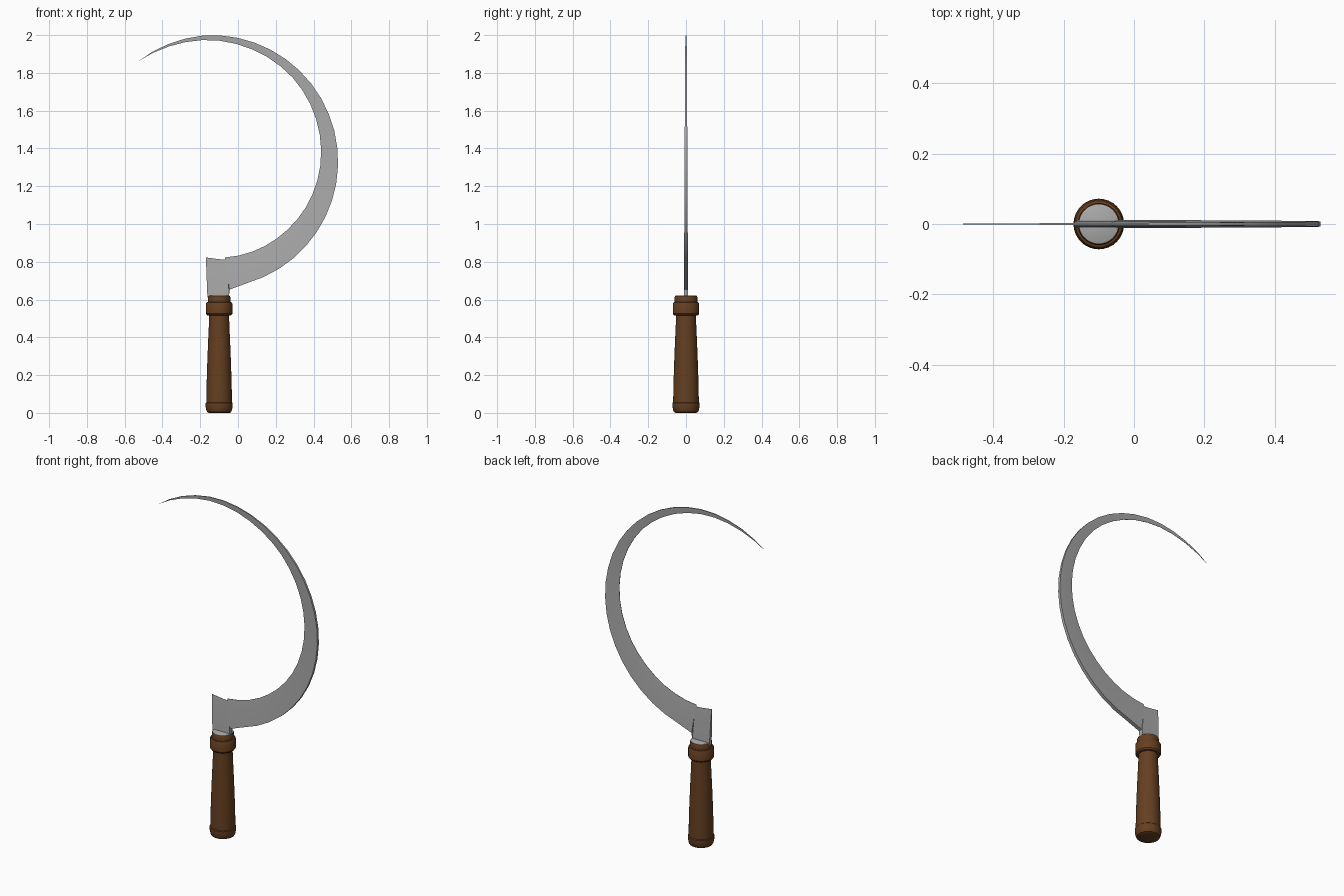
import bpy, bmesh, math

if "Cube" in bpy.data.objects:
    bpy.data.objects.remove(bpy.data.objects["Cube"])

HX = -0.10  # handle axis


def material(name, color):
    m = bpy.data.materials.new(name)
    m.diffuse_color = color
    m.use_nodes = True
    m.node_tree.nodes["Principled BSDF"].inputs["Base Color"].default_value = m.diffuse_color
    return m


wood = material("dark_wood", (0.13, 0.05, 0.015, 1))
steel = material("steel", (0.4, 0.4, 0.4, 1))


def finish(bm, name, mat, angle):
    bmesh.ops.recalc_face_normals(bm, faces=bm.faces)
    me = bpy.data.meshes.new(name)
    bm.to_mesh(me)
    bm.free()
    ob = bpy.data.objects.new(name, me)
    bpy.context.collection.objects.link(ob)
    me.materials.append(mat)
    bpy.ops.object.select_all(action='DESELECT')
    ob.select_set(True)
    bpy.context.view_layer.objects.active = ob
    bpy.ops.object.shade_smooth_by_angle(angle=math.radians(angle))
    return ob


def lathe(name, profile, mat, sides=32):
    """Turn a (radius, z) profile round the handle axis, capped at both ends."""
    bm = bmesh.new()
    rings = [[bm.verts.new((HX + r * math.cos(2 * math.pi * i / sides),
                            r * math.sin(2 * math.pi * i / sides), z))
              for i in range(sides)] for r, z in profile]
    for a, b in zip(rings, rings[1:]):
        for i in range(sides):
            j = (i + 1) % sides
            bm.faces.new((a[i], a[j], b[j], b[i]))
    bm.faces.new(rings[0])
    bm.faces.new(rings[-1])
    return finish(bm, name, mat, 35)


# Turned wooden handle: rounded butt, tapering grip, collar and top ring
lathe("handle", [
    (0.055, 0.0), (0.063, 0.004), (0.068, 0.014), (0.072, 0.035), (0.072, 0.052),
    (0.068, 0.056), (0.067, 0.12), (0.064, 0.23), (0.059, 0.36), (0.054, 0.47),
    (0.053, 0.515), (0.064, 0.517), (0.070, 0.525), (0.070, 0.578),
    (0.066, 0.585), (0.060, 0.587), (0.060, 0.612), (0.057, 0.618)], wood)

# Steel ferrule plate closing the top of the handle
lathe("ferrule", [(0.056, 0.60), (0.056, 0.620), (0.052, 0.622)], steel)


# Blade: thick outer spine, thin inner cutting edge, both narrowing to the tip
def width(deg):
    keys = [(-82, 0.158), (-45, 0.133), (0, 0.092), (45, 0.052),
            (90, 0.026), (110, 0.013), (126.3, 0.0)]
    for (a, wa), (b, wb) in zip(keys, keys[1:]):
        if deg <= b:
            return wa + (wb - wa) * (deg - a) / (b - a)
    return 0.0


CX, CZ, N = -0.14, 1.33, 26
# stations: outer point, inner point, spine half thickness
stations = [((-0.162, 0.61), (-0.17, 0.823), 0.011),
            ((-0.105, 0.61), (-0.105, 0.814), 0.011),
            ((-0.048, 0.61), (-0.052, 0.811), 0.011)]
for i in range(N):
    t = i / N
    deg = -82 + 208.3 * t
    a = math.radians(deg)
    ro = 0.67 - 0.012 * max(0, (deg - 90) / 36.3)
    if i == 0:
        ro = 0.684
    ri = min(ro, 0.67) - width(deg)
    stations.append(((CX + ro * math.cos(a), CZ + ro * math.sin(a)),
                     (CX + ri * math.cos(a), CZ + ri * math.sin(a)),
                     0.011 * (1 - t) + 0.0008))

bm = bmesh.new()
sections = []
for (ox, oz), (ix, iz), h in stations:
    mx, mz = ox * 0.4 + ix * 0.6, oz * 0.4 + iz * 0.6
    sections.append([bm.verts.new(p) for p in (
        (ox, -h, oz), (mx, -h * 0.6, mz), (ix, -0.0008, iz),
        (ix, 0.0008, iz), (mx, h * 0.6, mz), (ox, h, oz))])
for a, b in zip(sections, sections[1:]):
    for k in range(6):
        j = (k + 1) % 6
        bm.faces.new((a[k], a[j], b[j], b[k]))
bm.faces.new(sections[0])
tip = bm.verts.new((-0.53, 0, 1.86))
for k in range(6):
    bm.faces.new((sections[-1][k], sections[-1][(k + 1) % 6], tip))
finish(bm, "blade", steel, 30)
